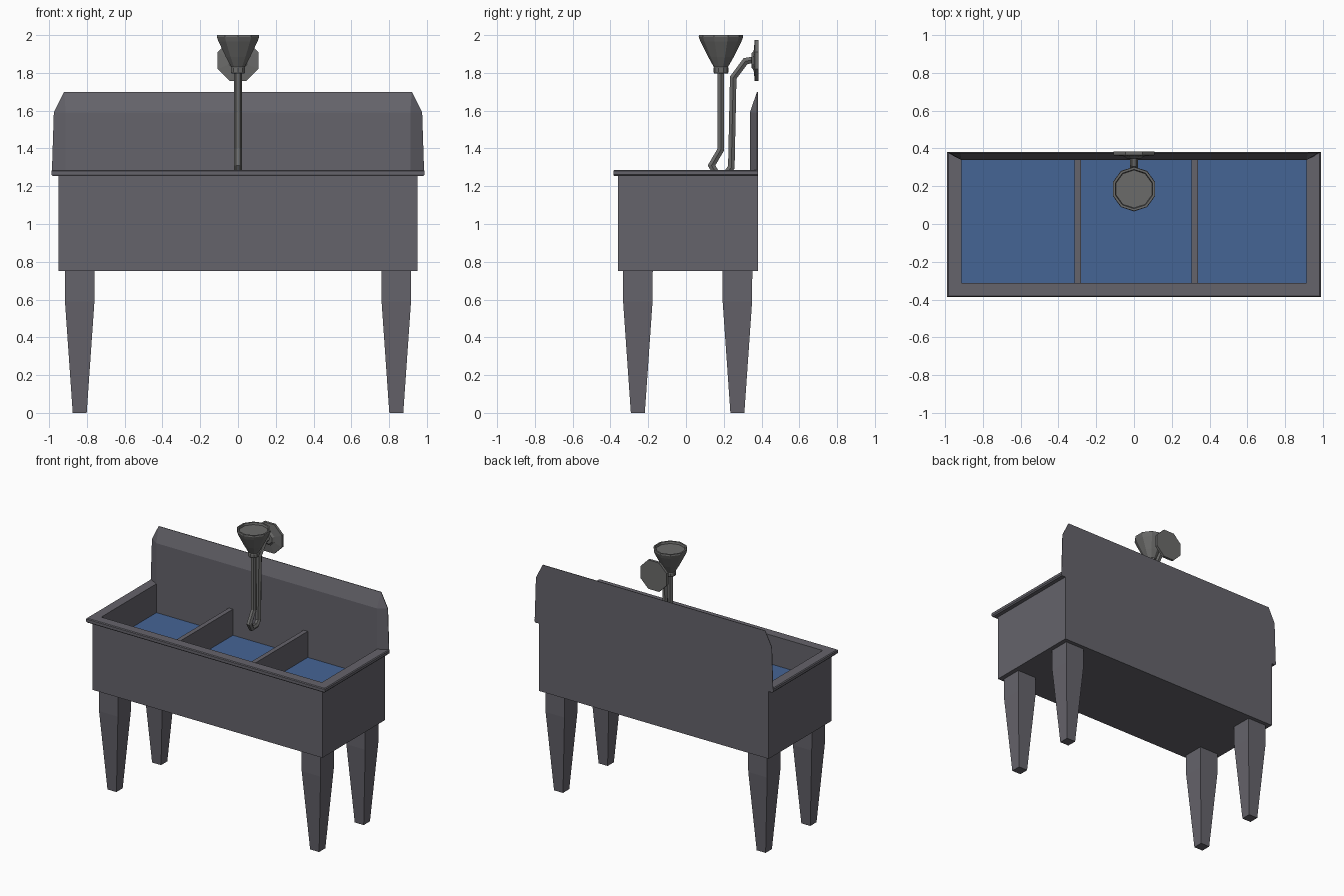
import bpy, bmesh, math
from mathutils import Vector

if "Cube" in bpy.data.objects:
    bpy.data.objects.remove(bpy.data.objects["Cube"])


def material(name, rgb):
    m = bpy.data.materials.new(name)
    m.diffuse_color = (*rgb, 1)
    m.use_nodes = True
    m.node_tree.nodes["Principled BSDF"].inputs["Base Color"].default_value = m.diffuse_color
    return m


STEEL = material("grey steel", (0.130, 0.126, 0.147))
METAL = material("tap metal", (0.147, 0.147, 0.144))
WATER = material("blue water", (0.060, 0.128, 0.300))


def loft(name, rings, mat, cap_start=True, cap_end=True):
    """Skin a list of equally sized point rings into one mesh object."""
    bm = bmesh.new()
    loops = [[bm.verts.new(p) for p in r] for r in rings]
    n = len(loops[0])
    for a, b in zip(loops, loops[1:]):
        for i in range(n):
            j = (i + 1) % n
            bm.faces.new((a[i], a[j], b[j], b[i]))
    if cap_start:
        bm.faces.new(loops[0][::-1])
    if cap_end:
        bm.faces.new(loops[-1])
    bmesh.ops.remove_doubles(bm, verts=bm.verts, dist=1e-5)
    bmesh.ops.dissolve_degenerate(bm, edges=bm.edges, dist=1e-5)
    bmesh.ops.recalc_face_normals(bm, faces=bm.faces)
    me = bpy.data.meshes.new(name)
    bm.to_mesh(me)
    bm.free()
    me.materials.append(mat)
    ob = bpy.data.objects.new(name, me)
    bpy.context.collection.objects.link(ob)
    return ob


def rect(hx, y0, y1, z, cx=0):
    return [(cx - hx, y0, z), (cx + hx, y0, z), (cx + hx, y1, z), (cx - hx, y1, z)]


def turned(name, profile, sides, centre, mat, axis="z"):
    """Lathe of (radius, height) pairs about z, or about y."""
    rings = []
    for r, h in profile:
        ring = []
        for i in range(sides):
            a = 2 * math.pi * (i + 0.5) / sides
            u, v = r * math.cos(a), r * math.sin(a)
            off = (u, v, h) if axis == "z" else (u, h, v)
            ring.append(Vector(centre) + Vector(off))
        rings.append(ring)
    return loft(name, rings, mat)


def pipe(name, path, radius, sides, mat):
    """Tube with mitred bends along (y, z) points in the plane x = 0."""
    pts = [Vector((0, y, z)) for y, z in path]
    side = Vector((1, 0, 0))
    rings = []
    for i, p in enumerate(pts):
        d0 = (p - pts[max(i - 1, 0)]).normalized()
        d1 = (pts[min(i + 1, len(pts) - 1)] - p).normalized()
        t = (d0 + d1).normalized()
        ref = d1 if d1.length else d0
        up = t.cross(side) / max(0.6, t.dot(ref))
        rings.append([p + radius * (math.cos(a) * side + math.sin(a) * up)
                      for a in (2 * math.pi * k / sides for k in range(sides))])
    return loft(name, rings, mat)


# Basin with overhanging rim and inner walls
loft("basin", [
    rect(0.95, -0.36, 0.38, 0.75),
    rect(0.95, -0.36, 0.38, 1.253),
    rect(0.98, -0.38, 0.38, 1.253),
    rect(0.988, -0.385, 0.38, 1.262),
    rect(0.988, -0.385, 0.38, 1.28),
    rect(0.982, -0.38, 0.38, 1.286),
    rect(0.912, -0.312, 0.34, 1.286),
    rect(0.912, -0.312, 0.34, 1.06),
], STEEL)

# Water surface in the compartments
loft("water", [rect(0.912, -0.312, 0.34, z) for z in (1.062, 1.07)], WATER)

# Two dividers
for label, x in (("left", -0.297), ("right", 0.322)):
    loft(label + "_divider", [rect(0.017, -0.312, 0.34, z, x) for z in (1.065, 1.265)], STEEL)

# Backsplash: sloped sides and top meet a flat back
front = [(-0.912, 1.285), (0.912, 1.285), (0.912, 1.59), (0.912, 1.59),
         (-0.912, 1.59), (-0.912, 1.59)]
back = [(-0.985, 1.285), (0.985, 1.285), (0.975, 1.59), (0.92, 1.70),
        (-0.92, 1.70), (-0.975, 1.59)]
loft("backsplash", [[(x, 0.338, z) for x, z in front],
                    [(x, 0.376, z) for x, z in back],
                    [(x, 0.380, z) for x, z in back]], STEEL)

# Four tapered legs
for sx, xn in ((-1, "left"), (1, "right")):
    for cy, yn in ((-0.255, "front"), (0.272, "back")):
        loft(f"{yn}_{xn}_leg",
             [rect(h, cy - h, cy + h, z, sx * 0.838)
              for h, z in ((0.037, 0), (0.078, 0.59), (0.079, 0.75))], STEEL)

# Tap: pipe from the wall flange, through a bend, up to the upright funnel
pipe("tap_pipe", [(0.36, 1.87), (0.315, 1.862), (0.25, 1.775), (0.24, 1.30), (0.215, 1.268),
                  (0.16, 1.268), (0.135, 1.31), (0.185, 1.395), (0.185, 1.82)],
     0.02, 6, METAL)
turned("wall_flange", [(0.04, 0.346), (0.055, 0.358), (0.117, 0.364), (0.117, 0.383)],
       8, (0, 0, 1.865), METAL, "y")
turned("funnel_collar", [(0.036, 1.797), (0.040, 1.805), (0.040, 1.826), (0.034, 1.835)],
       10, (0, 0.185, 0), METAL)
turned("funnel", [(0.034, 1.825), (0.068, 1.885), (0.108, 1.965), (0.118, 1.99), (0.116, 2.0),
                  (0.104, 2.0), (0.100, 1.985)], 10, (0, 0.185, 0), METAL)
